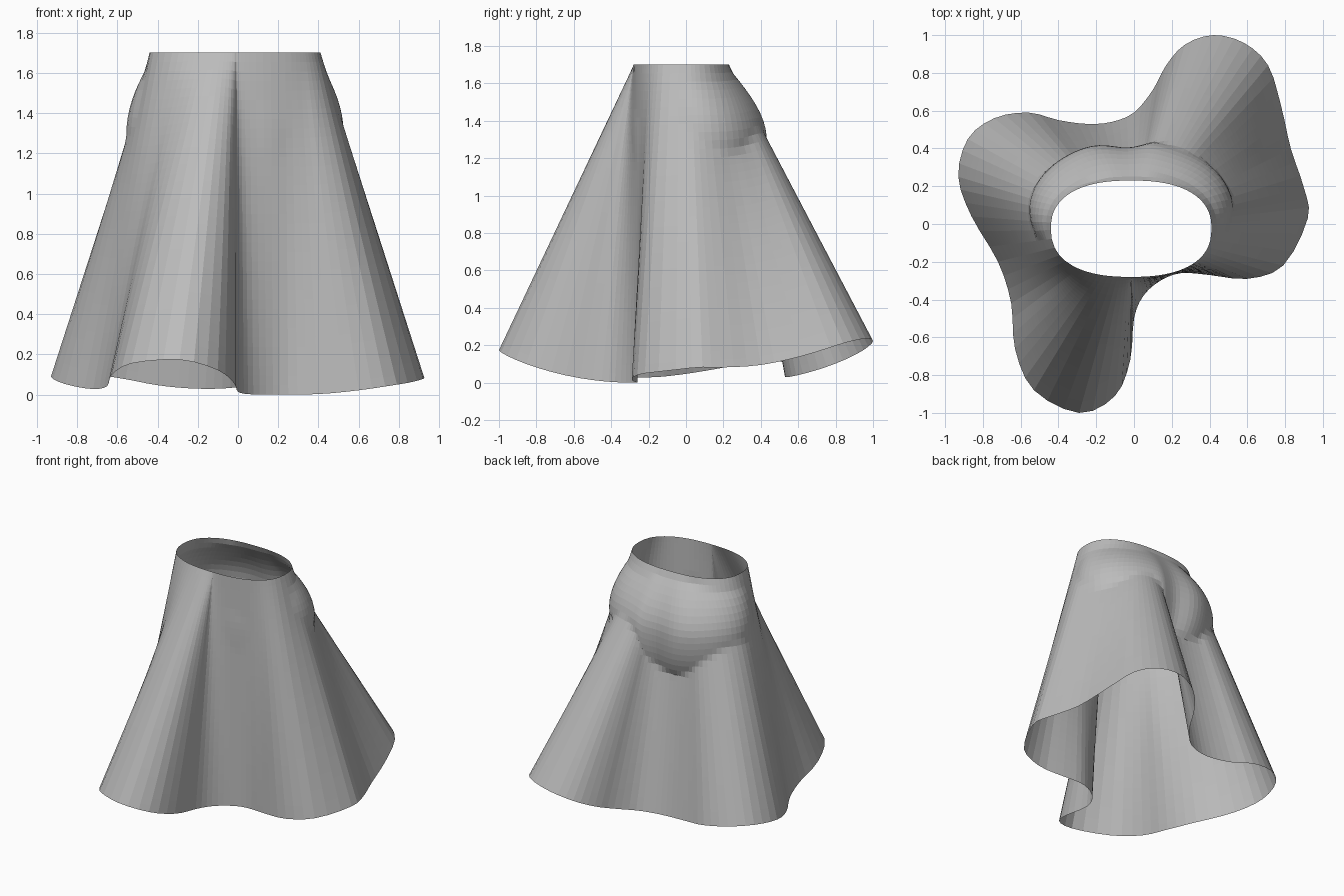
import bpy, bmesh, math
from mathutils import Vector

cube = bpy.data.objects.get("Cube")
if cube:
    bpy.data.objects.remove(cube)

WAIST_Z = 1.7      # height of the waist opening, also the cloth length
STEPS = 3          # columns between hem control points
ROWS = 36

# Hem outline seen from above, anticlockwise from the left side
HEM = [(.92, .03), (.9, .19), (.83, .4), (.78, .62), (.71, .84), (.58, .96),
       (.42, 1), (.27, .95), (.17, .84), (.1, .71), (0, .59), (-.12, .54),
       (-.25, .53), (-.4, .55), (-.56, .59), (-.74, .56), (-.88, .45),
       (-.93, .25), (-.86, .04), (-.72, -.2), (-.65, -.42), (-.63, -.66),
       (-.53, -.88), (-.29, -1), (-.1, -.91), (-.02, -.72), (0, -.5),
       (.05, -.38), (.14, -.3), (.25, -.26), (.4, -.27), (.6, -.29),
       (.79, -.22)]


def smooth_loop(points):
    """Closed Catmull-Rom curve through the points."""
    pts = [Vector(p) for p in points]
    out = []
    for i in range(len(pts)):
        a, b, c, d = (pts[(i + k) % len(pts)] for k in (-1, 0, 1, 2))
        for s in range(STEPS):
            t = s / STEPS
            out.append((b * 2 + (c - a) * t + (a * 2 - b * 5 + c * 4 - d) * t ** 2
                        + (b * 3 - a - c * 3 + d) * t ** 3) / 2)
    return out


def waist_point(hem):
    """Point on the rounded waist opening in the direction of a hem point."""
    x, y = (hem.x + .015) / .425, (hem.y + .025) / .255
    r = (abs(x) ** 2.4 + abs(y) ** 2.4) ** (1 / 2.4)
    return Vector((x / r * .425 - .015, y / r * .255 - .025))


def push_off_hips(x, y, z):
    """Keep the cloth outside the rounded hips and seat."""
    if z > 1.3:
        k = math.sin((WAIST_Z - z) / .4 * math.pi / 2)
    else:
        k = math.sqrt(max(0, 1 - ((1.3 - z) / .4) ** 2))
    a, b, cy = .4 + .14 * k, .24 + .13 * k, -.025 + .1 * k
    u, v = (x + .015) / a, (y - cy) / b
    if v > 0:      # shallow cleft at the back
        v *= 1 + .12 * k * math.exp(-((x + .03) / .08) ** 2)
    r = math.hypot(u, v)
    if 0 < r < 1:
        return (x + .015) / r - .015, (y - cy) / r + cy
    return x, y


# Skirt: straight cloth lines from waist to hem, draped over the hips
bm = bmesh.new()
columns = []
for hem in smooth_loop(HEM):
    top = waist_point(hem)
    drop = math.sqrt(WAIST_Z ** 2 - (hem - top).length_squared)
    column = []
    for row in range(ROWS + 1):
        t = row / ROWS
        p = top.lerp(hem, t)
        z = WAIST_Z - drop * t
        x, y = push_off_hips(p.x, p.y, z) if row else p
        column.append(bm.verts.new((x, y, z)))
    columns.append(column)
for i, left in enumerate(columns):
    right = columns[(i + 1) % len(columns)]
    for r in range(ROWS):
        bm.faces.new((left[r], left[r + 1], right[r + 1], right[r]))
bmesh.ops.recalc_face_normals(bm, faces=bm.faces)

mesh = bpy.data.meshes.new("skirt")
bm.to_mesh(mesh)
bm.free()
skirt = bpy.data.objects.new("skirt", mesh)
bpy.context.collection.objects.link(skirt)

# Plain grey cloth
cloth = bpy.data.materials.new("grey cloth")
cloth.use_nodes = True
cloth.diffuse_color = (.5, .5, .5, 1)
cloth.node_tree.nodes["Principled BSDF"].inputs["Base Color"].default_value = (.5, .5, .5, 1)
mesh.materials.append(cloth)
